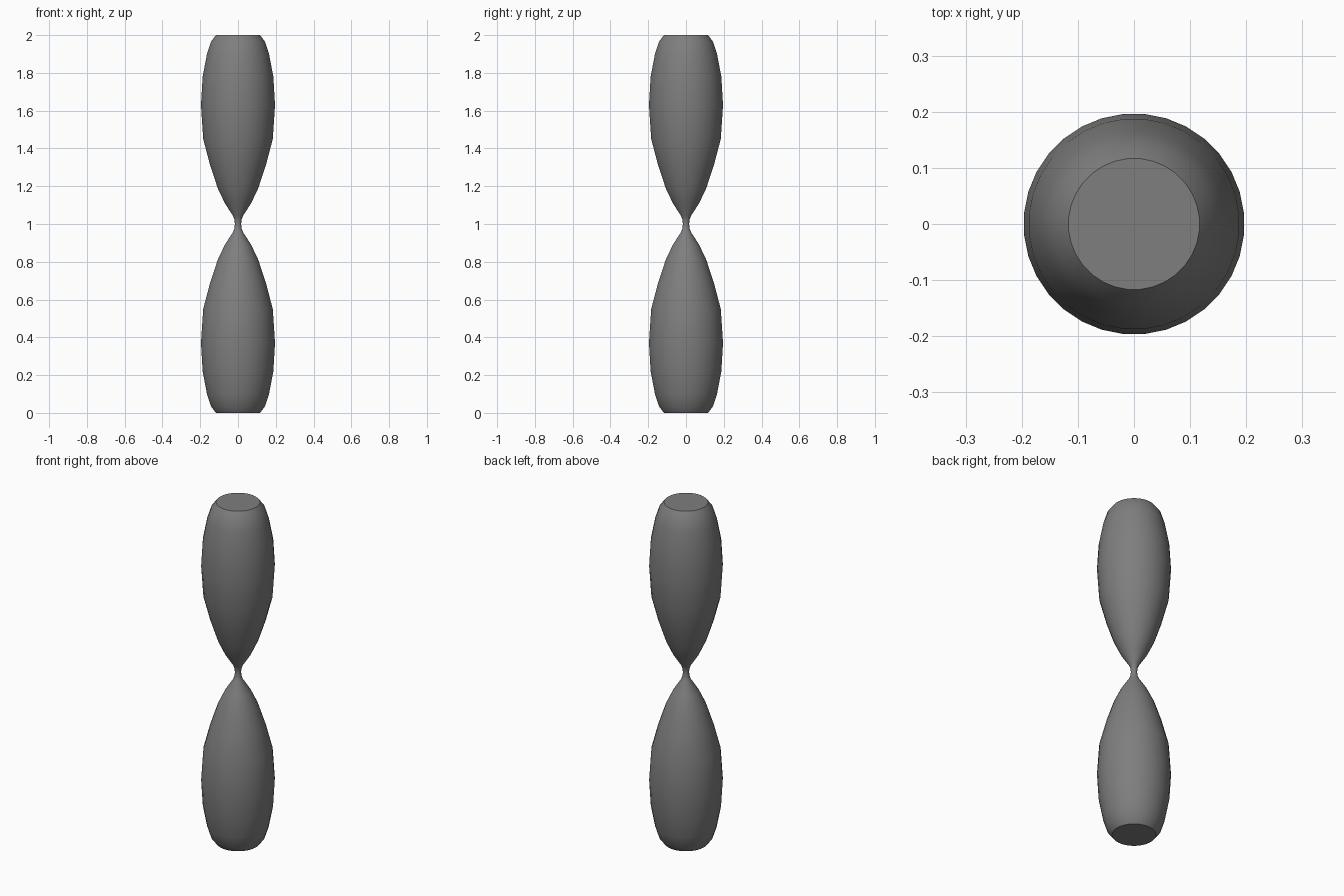
import bpy, bmesh, math

if "Cube" in bpy.data.objects:
    bpy.data.objects.remove(bpy.data.objects["Cube"])

SIDES = 32

# Half profile (radius, height above the waist), mirrored to the lower half
upper = [(0.018, 0.02), (0.026, 0.042), (0.070, 0.11), (0.108, 0.19),
         (0.148, 0.31), (0.185, 0.45), (0.197, 0.63), (0.188, 0.78),
         (0.165, 0.90), (0.144, 0.965), (0.117, 1.0)]
profile = [(r, 1 - h) for r, h in reversed(upper)] + [(0.017, 1.0)]
profile += [(r, 1 + h) for r, h in upper]

# Turned hourglass body
bm = bmesh.new()
rings = []
for r, z in profile:
    ring = []
    for i in range(SIDES):
        a = 2 * math.pi * (i + 0.5) / SIDES
        ring.append(bm.verts.new((r * math.cos(a), r * math.sin(a), z)))
    rings.append(ring)
for lo, hi in zip(rings, rings[1:]):
    for i in range(SIDES):
        j = (i + 1) % SIDES
        bm.faces.new((lo[i], lo[j], hi[j], hi[i]))

# Flat end caps
bm.faces.new(rings[0][::-1])
bm.faces.new(rings[-1])

mesh = bpy.data.meshes.new("hourglass_body")
bm.to_mesh(mesh)
bm.free()
body = bpy.data.objects.new("hourglass_body", mesh)
bpy.context.collection.objects.link(body)

# Dark grey finish
mat = bpy.data.materials.new("dark_grey")
mat.diffuse_color = (0.21, 0.21, 0.21, 1)
mat.use_nodes = True
mat.node_tree.nodes["Principled BSDF"].inputs["Base Color"].default_value = mat.diffuse_color
mesh.materials.append(mat)

bpy.context.view_layer.objects.active = body
body.select_set(True)
bpy.ops.object.shade_smooth_by_angle(angle=math.radians(35))
